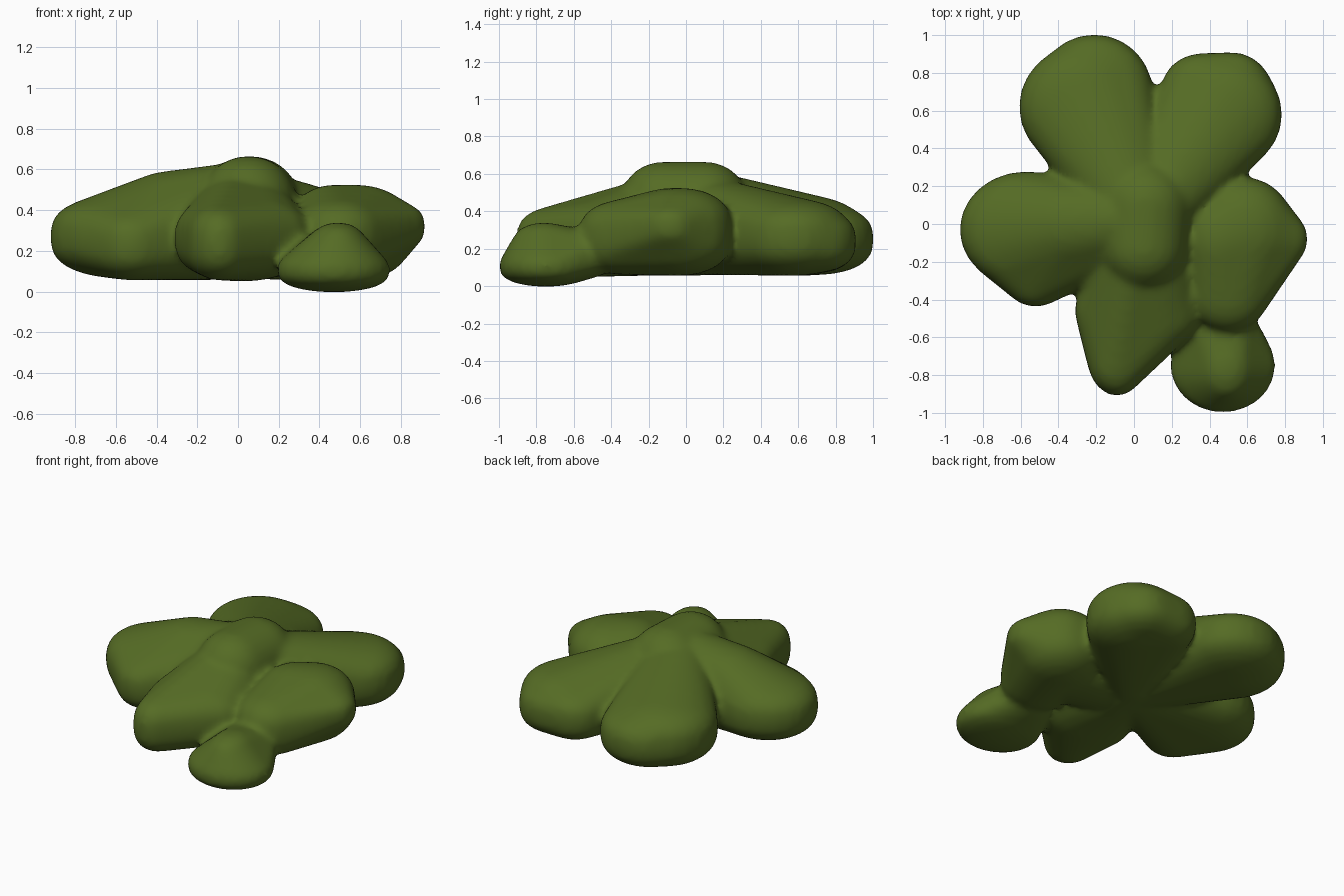
import bpy, bmesh, math
from mathutils import Vector

if "Cube" in bpy.data.objects:
    bpy.data.objects.remove(bpy.data.objects["Cube"])

green = bpy.data.materials.new("olive green")
green.diffuse_color = (0.091, 0.148, 0.018, 1)
green.use_nodes = True
green.node_tree.nodes["Principled BSDF"].inputs["Base Color"].default_value = green.diffuse_color


def soft(v, p):
    return math.copysign(abs(v) ** p, v)


def lobe(bm, blobs):
    """Convex skin around a few slightly boxy ellipsoids (x, y, z, rx, ry, rz)."""
    part = bmesh.new()
    for x, y, z, rx, ry, rz in blobs:
        made = bmesh.ops.create_uvsphere(part, u_segments=24, v_segments=14, radius=1)
        for v in made["verts"]:
            c = v.co
            v.co = Vector((x + rx * c.x, y + ry * c.y, z + rz * soft(c.z, 0.72)))
    cloud = [v.co.copy() for v in part.verts]
    part.free()
    verts = [bm.verts.new(co) for co in cloud]
    hull = bmesh.ops.convex_hull(bm, input=verts, use_existing_faces=False)
    loose = {v for v in hull["geom_interior"] + hull["geom_unused"]
             if isinstance(v, bmesh.types.BMVert)}
    bmesh.ops.delete(bm, geom=list(loose), context='VERTS')


def clump(name, lobes, rounds):
    """Fuse lobes into one soft surface."""
    bm = bmesh.new()
    for blobs in lobes:
        lobe(bm, blobs)
    mesh = bpy.data.meshes.new(name)
    bm.to_mesh(mesh)
    bm.free()
    mesh.materials.append(green)
    ob = bpy.data.objects.new(name, mesh)
    bpy.context.collection.objects.link(ob)
    re = ob.modifiers.new("fuse", 'REMESH')
    re.mode = 'VOXEL'
    re.voxel_size = 0.022
    re.use_smooth_shade = True
    sm = ob.modifiers.new("soften", 'SMOOTH')
    sm.factor = 0.5
    sm.iterations = rounds
    bpy.context.view_layer.objects.active = ob
    ob.select_set(True)
    for m in ("fuse", "soften"):
        bpy.ops.object.modifier_apply(modifier=m)
    bpy.ops.object.shade_smooth()


# raised crown, and the smaller core that the lobes grow from
crown = [(0.05, -0.12, 0.36, 0.24, 0.24, 0.305), (0.06, 0.10, 0.36, 0.25, 0.24, 0.305)]
core = (0.03, 0.02, 0.35, 0.20, 0.20, 0.29)

back_left = [core, (-0.27, 0.62, 0.27, 0.34, 0.33, 0.215),
             (-0.21, 0.70, 0.25, 0.31, 0.305, 0.19)]
back_right = [(0.08, 0.05, 0.33, 0.20, 0.20, 0.27),
              (0.49, 0.58, 0.26, 0.295, 0.30, 0.205),
              (0.36, 0.70, 0.24, 0.22, 0.205, 0.17),
              (0.52, 0.68, 0.24, 0.22, 0.23, 0.17)]
left = [core, (-0.35, 0.0, 0.33, 0.22, 0.24, 0.26),
        (-0.57, -0.03, 0.27, 0.355, 0.31, 0.205),
        (-0.52, -0.22, 0.23, 0.20, 0.22, 0.175)]
front = [core, (-0.09, -0.70, 0.24, 0.16, 0.21, 0.185),
         (0.02, -0.46, 0.26, 0.335, 0.24, 0.21)]
right = [(0.58, -0.03, 0.29, 0.27, 0.28, 0.235),
         (0.47, -0.08, 0.30, 0.21, 0.25, 0.225),
         (0.50, -0.33, 0.26, 0.23, 0.245, 0.20),
         (0.80, -0.08, 0.32, 0.12, 0.14, 0.11)]
right_stem = [(0.05, -0.05, 0.22, 0.2, 0.2, 0.15), (0.45, -0.12, 0.22, 0.2, 0.25, 0.15)]
small = [(0.47, -0.75, 0.105, 0.28, 0.25, 0.108),
         (0.49, -0.76, 0.21, 0.14, 0.17, 0.13),
         (0.46, -0.52, 0.17, 0.18, 0.14, 0.125)]

clump("foliage", [crown, back_left, back_right, left, front, right, right_stem, small], 8)
